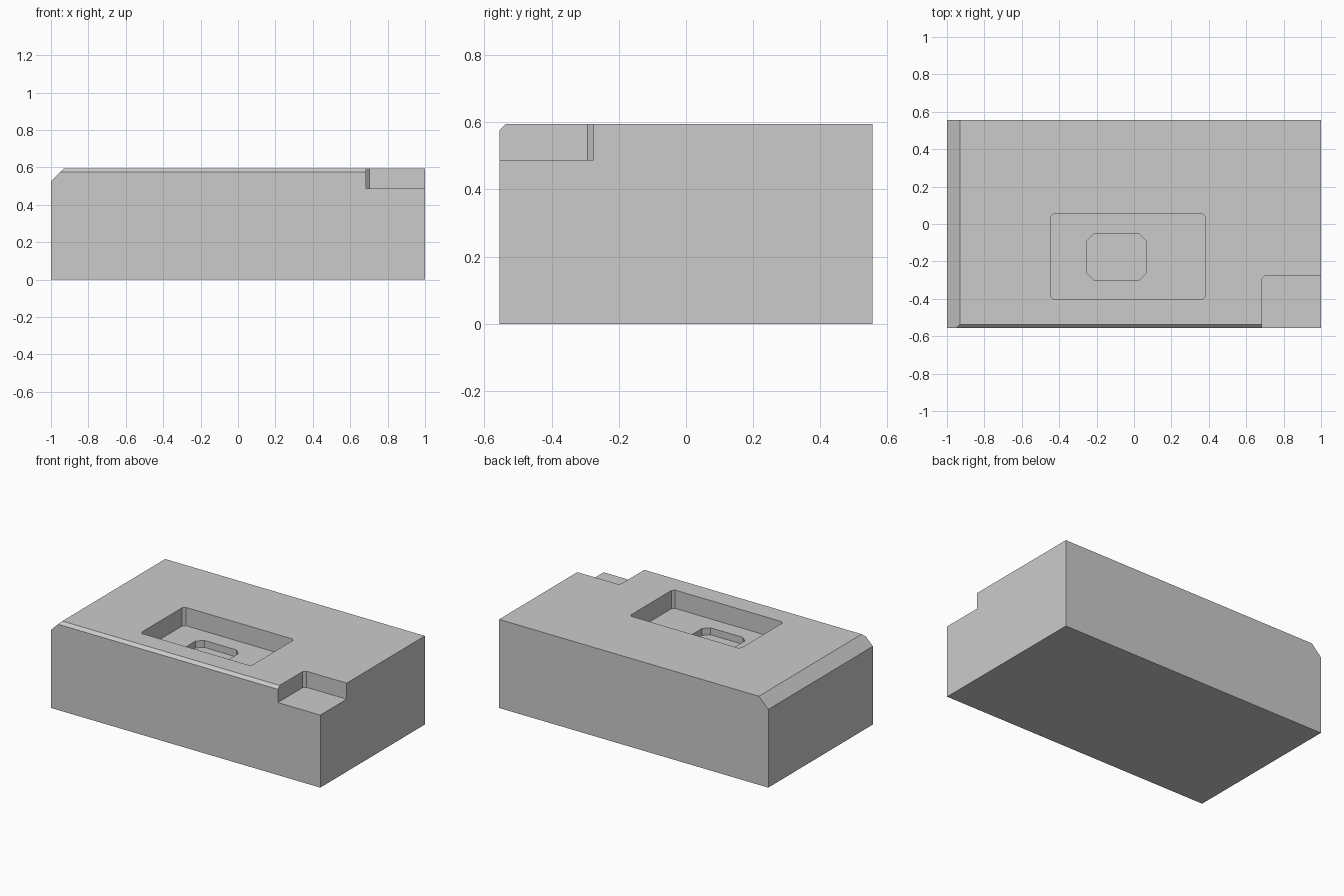
import bpy
import bmesh
from mathutils import Vector

cube = bpy.data.objects.get("Cube")
if cube:
    bpy.data.objects.remove(cube, do_unlink=True)

HALF_X, HALF_Y, TOP = 1.0, 0.555, 0.595

grey = bpy.data.materials.new("plain grey")
grey.use_nodes = True
colour = (0.6, 0.6, 0.6, 1)
grey.diffuse_color = colour
grey.node_tree.nodes["Principled BSDF"].inputs["Base Color"].default_value = colour


def prism(name, outline, z0, z1):
    """Extrude an xy outline from z0 up to z1."""
    bm = bmesh.new()
    face = bm.faces.new([bm.verts.new((x, y, z0)) for x, y in outline])
    grown = bmesh.ops.extrude_face_region(bm, geom=[face])["geom"]
    verts = [v for v in grown if isinstance(v, bmesh.types.BMVert)]
    bmesh.ops.translate(bm, verts=verts, vec=(0, 0, z1 - z0))
    bmesh.ops.recalc_face_normals(bm, faces=bm.faces[:])
    mesh = bpy.data.meshes.new(name)
    bm.to_mesh(mesh)
    bm.free()
    mesh.materials.append(grey)
    obj = bpy.data.objects.new(name, mesh)
    bpy.context.collection.objects.link(obj)
    return obj


def cut_corner_outline(x0, x1, y0, y1, c):
    """Rectangle with all four corners cut at 45 degrees."""
    return [(x0 + c, y0), (x1 - c, y0), (x1, y0 + c), (x1, y1 - c),
            (x1 - c, y1), (x0 + c, y1), (x0, y1 - c), (x0, y0 + c)]


# Main block
block = prism("block", [(-HALF_X, -HALF_Y), (HALF_X, -HALF_Y),
                        (HALF_X, HALF_Y), (-HALF_X, HALF_Y)], 0, TOP)

# Chamfers along the right (-x) and front top edges
bm = bmesh.new()
bm.from_mesh(block.data)
for point, normal in (((-HALF_X + 0.07, 0, TOP), (-1, 0, 1)),
                      ((0, -HALF_Y + 0.019, TOP), (0, -1, 1))):
    cut = bmesh.ops.bisect_plane(bm, geom=bm.verts[:] + bm.edges[:] + bm.faces[:],
                                 plane_co=Vector(point), plane_no=Vector(normal),
                                 clear_outer=True)["geom_cut"]
    bmesh.ops.contextual_create(bm, geom=[e for e in cut if isinstance(e, bmesh.types.BMEdge)])
bmesh.ops.recalc_face_normals(bm, faces=bm.faces[:])
bm.to_mesh(block.data)
bm.free()

# Corner notch, outer pocket and inner pocket
OVER = 0.8
cutters = [
    prism("notch_cutter", cut_corner_outline(0.685, 1.3, -0.9, -0.275, 0.018), 0.487, OVER),
    prism("pocket_cutter", cut_corner_outline(-0.443, 0.38, -0.405, 0.057, 0.016), 0.472, OVER),
    prism("inner_pocket_cutter", cut_corner_outline(-0.252, 0.065, -0.3, -0.052, 0.038), 0.425, OVER),
]
for cutter in cutters:
    mod = block.modifiers.new(cutter.name, 'BOOLEAN')
    mod.operation = 'DIFFERENCE'
    mod.solver = 'EXACT'
    mod.object = cutter

# Bake the cuts and drop the helpers
bpy.context.view_layer.update()
baked = bpy.data.meshes.new_from_object(
    block.evaluated_get(bpy.context.evaluated_depsgraph_get()))
block.modifiers.clear()
block.data = baked
for cutter in cutters:
    bpy.data.objects.remove(cutter, do_unlink=True)
